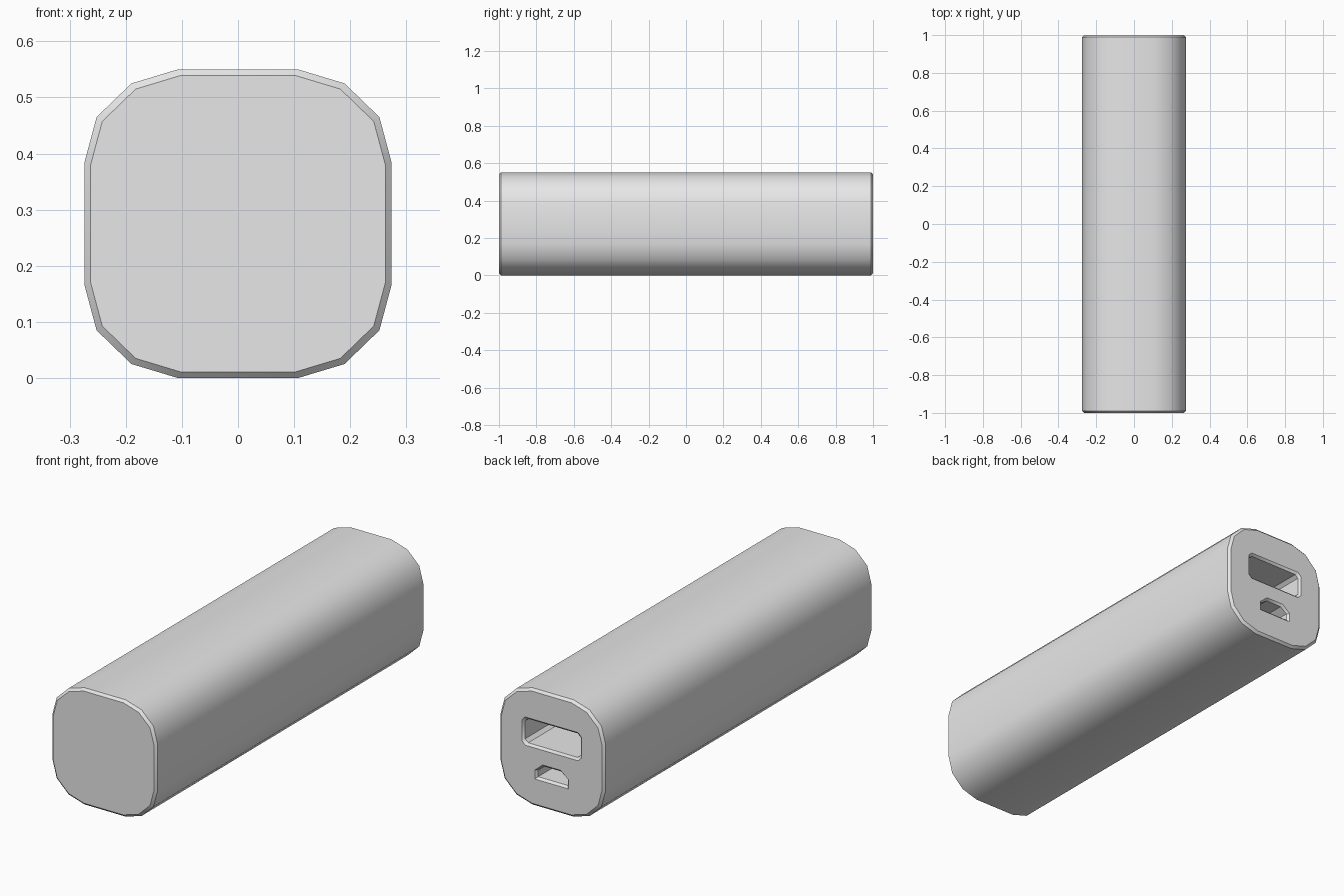
import bpy
import bmesh
import math

if "Cube" in bpy.data.objects:
    bpy.data.objects.remove(bpy.data.objects["Cube"], do_unlink=True)

grey = bpy.data.materials.new("grey_casing")
grey.use_nodes = True
grey.diffuse_color = (0.8, 0.8, 0.8, 1)
grey.node_tree.nodes["Principled BSDF"].inputs["Base Color"].default_value = (0.8, 0.8, 0.8, 1)


def loft(name, profile, rings):
    """Closed solid along y; each ring is (y, inset of the x-z profile)."""
    xs = [p[0] for p in profile]
    zs = [p[1] for p in profile]
    cz = (max(zs) + min(zs)) / 2
    hw, hh = max(xs), (max(zs) - min(zs)) / 2
    bm = bmesh.new()
    loops = []
    for y, inset in rings:
        kx, kz = 1 - inset / hw, 1 - inset / hh
        loops.append([bm.verts.new((x * kx, y, cz + (z - cz) * kz)) for x, z in profile])
    n = len(profile)
    for a, b in zip(loops, loops[1:]):
        for i in range(n):
            j = (i + 1) % n
            bm.faces.new((a[i], a[j], b[j], b[i]))
    bm.faces.new(loops[0])
    bm.faces.new(loops[-1])
    bmesh.ops.recalc_face_normals(bm, faces=bm.faces)
    mesh = bpy.data.meshes.new(name)
    bm.to_mesh(mesh)
    bm.free()
    mesh.materials.append(grey)
    obj = bpy.data.objects.new(name, mesh)
    bpy.context.collection.objects.link(obj)
    return obj


def mirrored(half):
    """Close a right-hand outline, listed bottom to top, across x = 0."""
    return half + [(-x, z) for x, z in reversed(half)]


# Rounded-square casing with chamfered ends
MID = 0.275
quarter = [(0.274, 0.108), (0.252, 0.19), (0.19, 0.25), (0.107, 0.275)]
right_half = [(x, MID - z) for x, z in reversed(quarter)] + [(x, MID + z) for x, z in quarter]
casing = loft("casing", mirrored(right_half),
              [(-1, 0.011), (-0.989, 0), (0.989, 0), (1, 0.011)])

# Sockets in the back end, each with a chamfered rim
large_socket = [(0.138, 0.275), (0.155, 0.292), (0.155, 0.391), (0.138, 0.408)]
small_socket = [(0.087, 0.129), (0.087, 0.172), (0.047, 0.206)]
for name, half, depth in (("large_socket_cutter", large_socket, 0.3),
                          ("small_socket_cutter", small_socket, 0.2)):
    cutter = loft(name, mirrored(half),
                  [(1 - depth, 0.01), (0.99, 0.01), (1, 0), (1.02, 0)])
    cutter.hide_render = True
    cut = casing.modifiers.new(name, 'BOOLEAN')
    cut.operation = 'DIFFERENCE'
    cut.solver = 'EXACT'
    cut.object = cutter
    bpy.ops.object.select_all(action='DESELECT')
    casing.select_set(True)
    bpy.context.view_layer.objects.active = casing
    bpy.ops.object.modifier_apply(modifier=name)
    bpy.data.objects.remove(cutter, do_unlink=True)

# Smooth long sides, crisp chamfers and sockets
bpy.ops.object.shade_smooth_by_angle(angle=math.radians(35))
